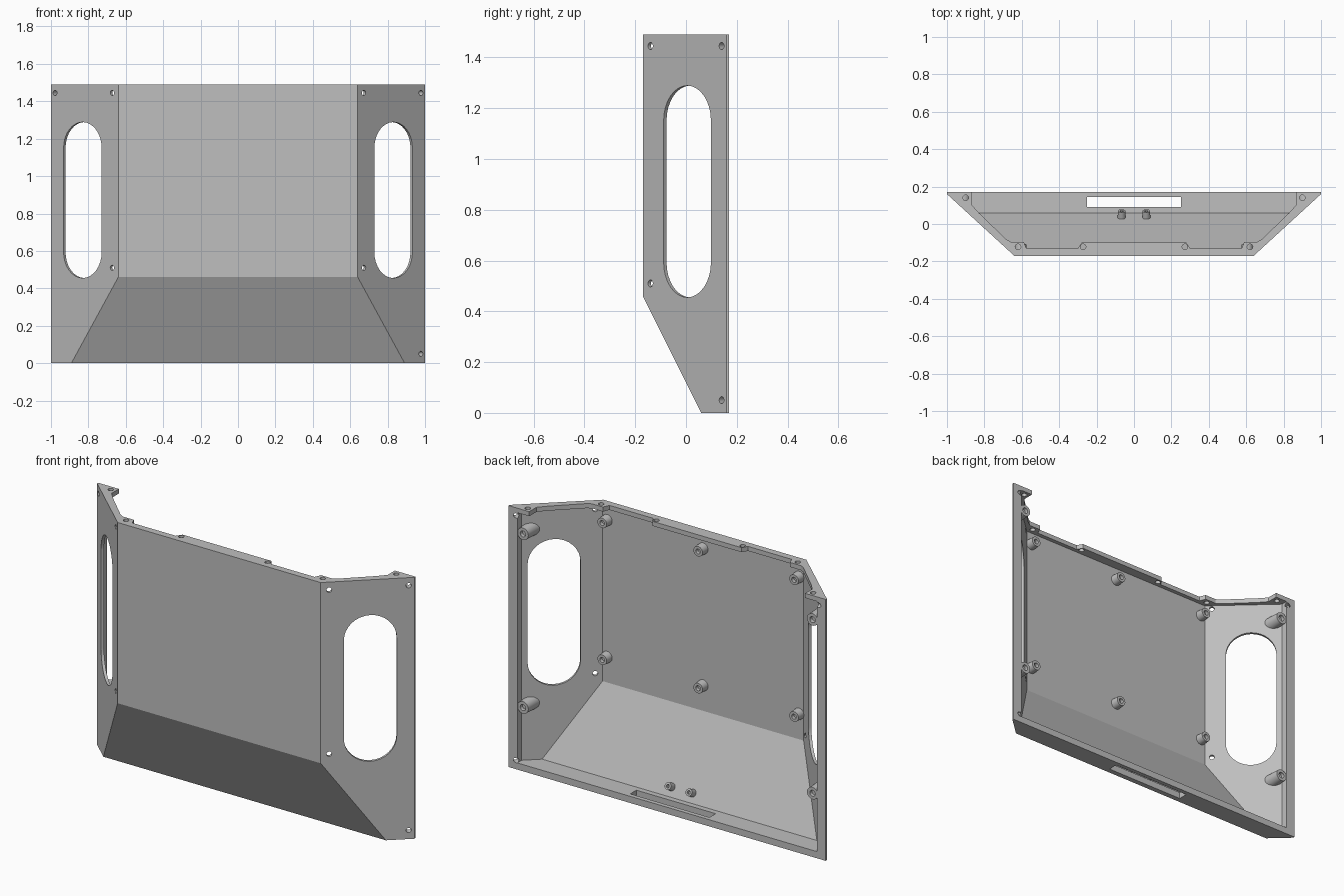
import bpy, bmesh, math
from mathutils import Matrix, Vector

if "Cube" in bpy.data.objects:
    bpy.data.objects.remove(bpy.data.objects["Cube"], do_unlink=True)

TOP = 1.49          # overall height
FLOOR = 0.038       # floor thickness
WALL = 0.016        # wall thickness
SLOPE = Vector((0, -0.894, -0.447))   # outward normal of the sloped lower front

grey = bpy.data.materials.new("Plain grey")
grey.use_nodes = True
colour = (0.52, 0.52, 0.52, 1)
grey.diffuse_color = colour
grey.node_tree.nodes["Principled BSDF"].inputs["Base Color"].default_value = colour


def make_object(name, bm):
    bmesh.ops.recalc_face_normals(bm, faces=bm.faces)
    mesh = bpy.data.meshes.new(name)
    bm.to_mesh(mesh)
    bm.free()
    mesh.materials.append(grey)
    obj = bpy.data.objects.new(name, mesh)
    bpy.context.collection.objects.link(obj)
    return obj


def prism(name, points, low, high, frame=Matrix(), slope_at=None):
    """Extrude an outline, optionally trimmed by the sloped plane."""
    bm = bmesh.new()
    face = bm.faces.new([bm.verts.new((x, y, low)) for x, y in points])
    ext = bmesh.ops.extrude_face_region(bm, geom=[face])["geom"]
    bmesh.ops.translate(bm, vec=(0, 0, high - low),
                        verts=[g for g in ext if isinstance(g, bmesh.types.BMVert)])
    if slope_at is not None:
        cut = bmesh.ops.bisect_plane(bm, geom=bm.verts[:] + bm.edges[:] + bm.faces[:],
                                     plane_co=slope_at, plane_no=SLOPE, clear_outer=True)
        edges = [g for g in cut["geom_cut"] if isinstance(g, bmesh.types.BMEdge)]
        bmesh.ops.holes_fill(bm, edges=edges, sides=0)
    bm.transform(frame)
    return make_object(name, bm)


def mirrored(half):
    return half + [(-x, y) for x, y in reversed(half)]


def stadium(cx, cy, radius, straight=0.0, steps=16):
    """Circle, or a vertical slot with round ends."""
    pts = []
    for end in (0, 1):
        for i in range(steps + 1):
            a = math.pi * (end + i / steps)
            pts.append((cx + radius * math.cos(a),
                        cy + radius * math.sin(a) + (straight if end == 0 else -straight)))
    if straight == 0:
        del pts[steps], pts[-1]
    return pts


def wall_x(y):
    return 0.64 + (y + 0.17) * 0.36 / 0.33


def carve(body, cutter):
    mod = body.modifiers.new("Cut", 'BOOLEAN')
    mod.operation, mod.solver, mod.object = 'DIFFERENCE', 'EXACT', cutter
    bpy.context.view_layer.update()
    graph = bpy.context.evaluated_depsgraph_get()
    mesh = bpy.data.meshes.new_from_object(body.evaluated_get(graph))
    body.modifiers.clear()
    body.data = mesh
    bpy.data.objects.remove(cutter, do_unlink=True)


# Outer housing block
shell = prism("housing_shell", mirrored([(1, 0.17), (1, 0.16), (0.64, -0.17)]),
              0, TOP, slope_at=Vector((0, 0.06, 0)))

# Main cavity, open at the back, leaving the floor and the top flange
skin = WALL / 0.687
inner = mirrored([(0.945, 0.3), (0.945, 0.131),
                  (wall_x(-0.17 + WALL) - skin, -0.17 + WALL)])
carve(shell, prism("cavity", inner, FLOOR, TOP - 0.026,
                   slope_at=Vector((0, 0.06, 0)) - SLOPE * WALL))

# Top opening with screw tabs left in the flange
flange = [(0.87, 0.3), (0.87, 0.105), (0.83, 0.06), (0.685, -0.08), (0.66, -0.095),
          (0.59, -0.095), (0.575, -0.131), (0.3, -0.131), (0.28, -0.099)]
carve(shell, prism("top_opening", mirrored(flange), TOP - 0.05, TOP + 0.1))

# Slot in the floor
carve(shell, prism("floor_slot", mirrored([(0.25, 0.145), (0.25, 0.09)]), -0.1, 0.1))

# Round opening in the sloped front
inward = -SLOPE.normalized()
centre = Vector((0, -0.005, 0.13))
tilt = inward.to_track_quat('Z', 'Y').to_matrix().to_4x4()
carve(shell, prism("round_opening", stadium(0, 0, 0.047), -0.06, 0.06,
                   Matrix.Translation(centre) @ tilt))

# Side windows, side screw holes and flange screw holes
for s in (1, -1):
    along = Vector((s * 0.36, 0.33, 0)).normalized()
    up = Vector((0, 0, 1))
    out = along.cross(up)
    frame = Matrix((along, up, out)).transposed().to_4x4()
    frame.translation = (s * wall_x(0.005), 0.005, 0)
    carve(shell, prism("side_window", stadium(0, 0.872, 0.138, 0.279), -0.06, 0.06, frame))
    for y, z in ((0.14, 1.445), (-0.14, 1.445), (-0.14, 0.51), (0.14, 0.05)):
        carve(shell, prism("side_hole", stadium((y - 0.005) / along.y, z, 0.014, steps=8),
                           -0.06, 0.06, frame))
    for x, y in ((0.9, 0.14), (0.62, -0.122), (0.272, -0.122)):
        carve(shell, prism("flange_hole", stadium(s * x, y, 0.015, steps=8),
                           TOP - 0.04, TOP + 0.04))

shell.data.materials.clear()
shell.data.materials.append(grey)
for poly in shell.data.polygons:
    poly.material_index = 0


def standoff(name, base, axis, length, radius, on_side_wall=False):
    """Hollow screw post; posts on a side wall get a slanted foot."""
    bm = bmesh.new()
    bmesh.ops.create_cone(bm, cap_ends=True, segments=24, radius1=radius,
                          radius2=radius * 0.9, depth=length)
    tip = max(bm.faces, key=lambda f: f.calc_center_median().z)
    bmesh.ops.inset_individual(bm, faces=[tip], thickness=radius * 0.45)
    bmesh.ops.inset_individual(bm, faces=[tip], thickness=0.0005, depth=-0.02)
    bm.transform(Matrix.Translation(base)
                 @ axis.to_track_quat('Z', 'Y').to_matrix().to_4x4()
                 @ Matrix.Translation((0, 0, length / 2)))
    if on_side_wall:
        for v in bm.verts:
            if v.co.y < base.y + 0.001:
                v.co.y = -0.17 + (abs(v.co.x) - 0.64) * 0.33 / 0.36 + 0.01
    return make_object(name, bm)


posts = []
back = Vector((0, 1, 0))

# Posts on the front panel
for x in (-0.605, 0, 0.605):
    for z in (0.61, 1.39):
        posts.append(standoff("panel_post", Vector((x, -0.16, z)), back, 0.052, 0.032))

for s in (1, -1):
    # Long posts on the side walls
    for z in (0.36, 1.35):
        posts.append(standoff("side_post", Vector((s * 0.913, 0.06, z)), back, 0.105, 0.038, True))
    # Small posts beside the round opening
    posts.append(standoff("opening_post", Vector((s * 0.066, 0.025, 0.08)), inward, 0.05, 0.022))

# Smooth the round posts while keeping hard edges
bpy.ops.object.select_all(action='DESELECT')
for obj in posts + [shell]:
    obj.select_set(True)
bpy.context.view_layer.objects.active = shell
bpy.ops.object.shade_smooth_by_angle(angle=math.radians(25))
